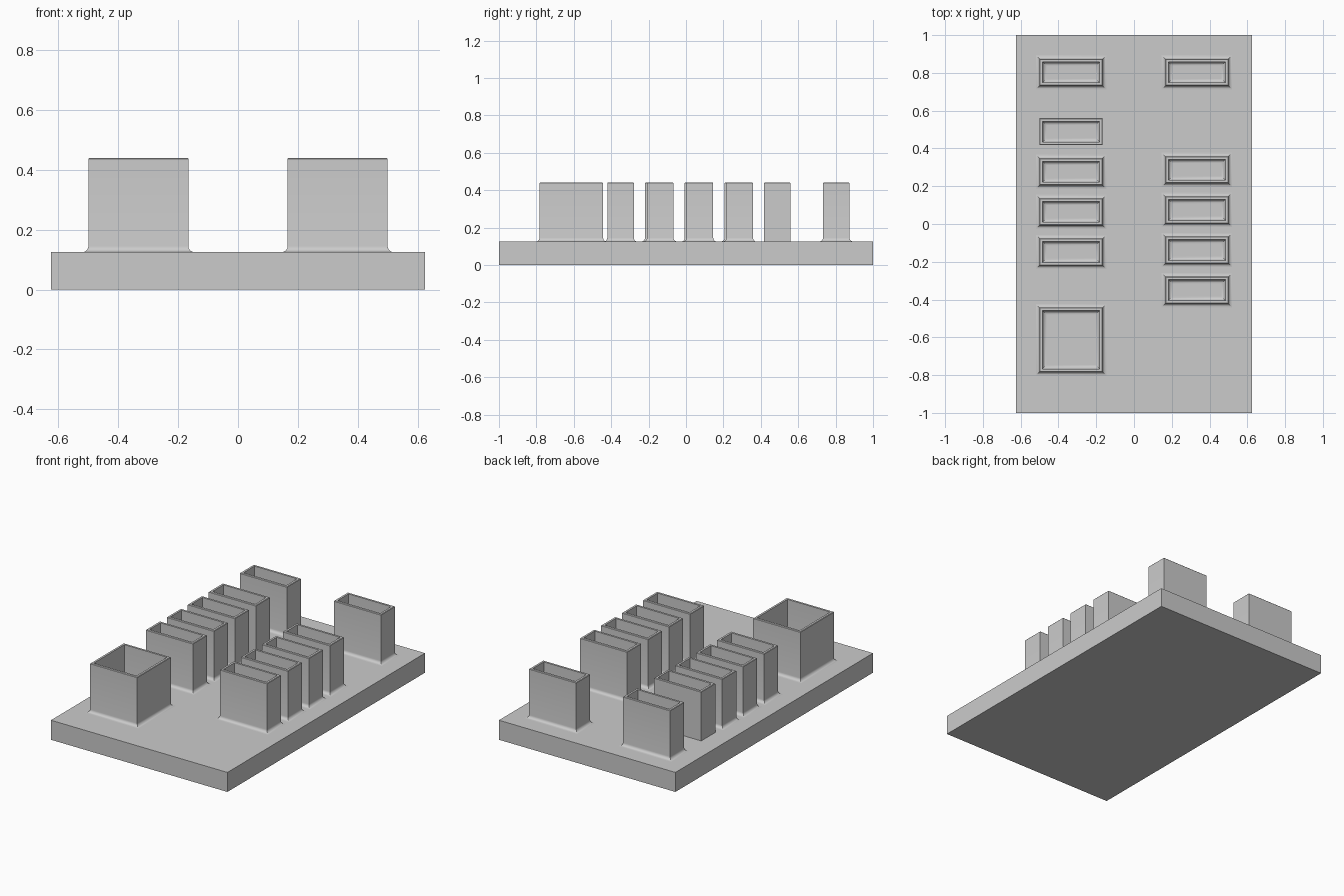
import bpy, bmesh, math

if "Cube" in bpy.data.objects:
    bpy.data.objects.remove(bpy.data.objects["Cube"])

BASE_TOP = 0.125
TOP = 0.44
WALL = 0.016
FILLET = 0.02
CHAMFER = 0.003
STEPS = 5

grey = bpy.data.materials.new("plain_grey")
grey.diffuse_color = (0.6, 0.6, 0.6, 1)
grey.use_nodes = True
grey.node_tree.nodes["Principled BSDF"].inputs["Base Color"].default_value = grey.diffuse_color


def finish(bm, name):
    mesh = bpy.data.meshes.new(name)
    bm.to_mesh(mesh)
    bm.free()
    obj = bpy.data.objects.new(name, mesh)
    mesh.materials.append(grey)
    bpy.context.collection.objects.link(obj)
    bpy.ops.object.select_all(action='DESELECT')
    obj.select_set(True)
    bpy.context.view_layer.objects.active = obj
    bpy.ops.object.shade_smooth_by_angle(angle=math.radians(30))
    return obj


# Base slab
bm = bmesh.new()
bmesh.ops.create_cube(bm, size=1)
for v in bm.verts:
    v.co = (v.co.x * 1.25, v.co.y * 2, (v.co.z + 0.5) * BASE_TOP)
finish(bm, "base_slab")


def foot(offset, direction):
    """Quarter-round from the slab up to the wall, as (offset, height)."""
    pts = []
    for i in range(STEPS + 1):
        a = math.pi / 2 * i / STEPS
        pts.append((offset + direction * FILLET * (1 - math.sin(a)),
                    BASE_TOP + FILLET * (1 - math.cos(a))))
    return pts


def socket(name, x0, x1, y0, y1, outer_foot=True):
    """Open-topped box: a wall profile carried round a rectangle."""
    outside = foot(0, 1) if outer_foot else [(0, BASE_TOP)]
    rim = [(0, TOP - CHAMFER), (-CHAMFER, TOP), (-WALL, TOP)]
    inside = foot(-WALL, -1)[::-1]
    bm = bmesh.new()
    rings = []
    for d, z in outside + rim + inside:
        rings.append([bm.verts.new(c) for c in (
            (x0 - d, y0 - d, z), (x1 + d, y0 - d, z),
            (x1 + d, y1 + d, z), (x0 - d, y1 + d, z))])
    for a, b in zip(rings, rings[1:]):
        for i in range(4):
            j = (i + 1) % 4
            bm.faces.new((a[i], a[j], b[j], b[i]))
    finish(bm, name)


LEFT = (-0.5, -0.166)
RIGHT = (0.166, 0.5)
DEPTH = 0.142
PITCH = 0.2123

# Large square socket
socket("large_socket", *LEFT, -0.783, -0.443)

# Back pair
for side, xs in (("left", LEFT), ("right", RIGHT)):
    socket(f"back_socket_{side}", *xs, 0.732, 0.874)

# Two rows of four slots; the last on the left has no outer fillet
for i in range(4):
    y = -0.219 + i * PITCH
    socket(f"left_slot_{i + 1}", *LEFT, y, y + DEPTH, outer_foot=(i < 3))
    y = -0.421 + i * PITCH
    socket(f"right_slot_{i + 1}", *RIGHT, y, y + DEPTH)
